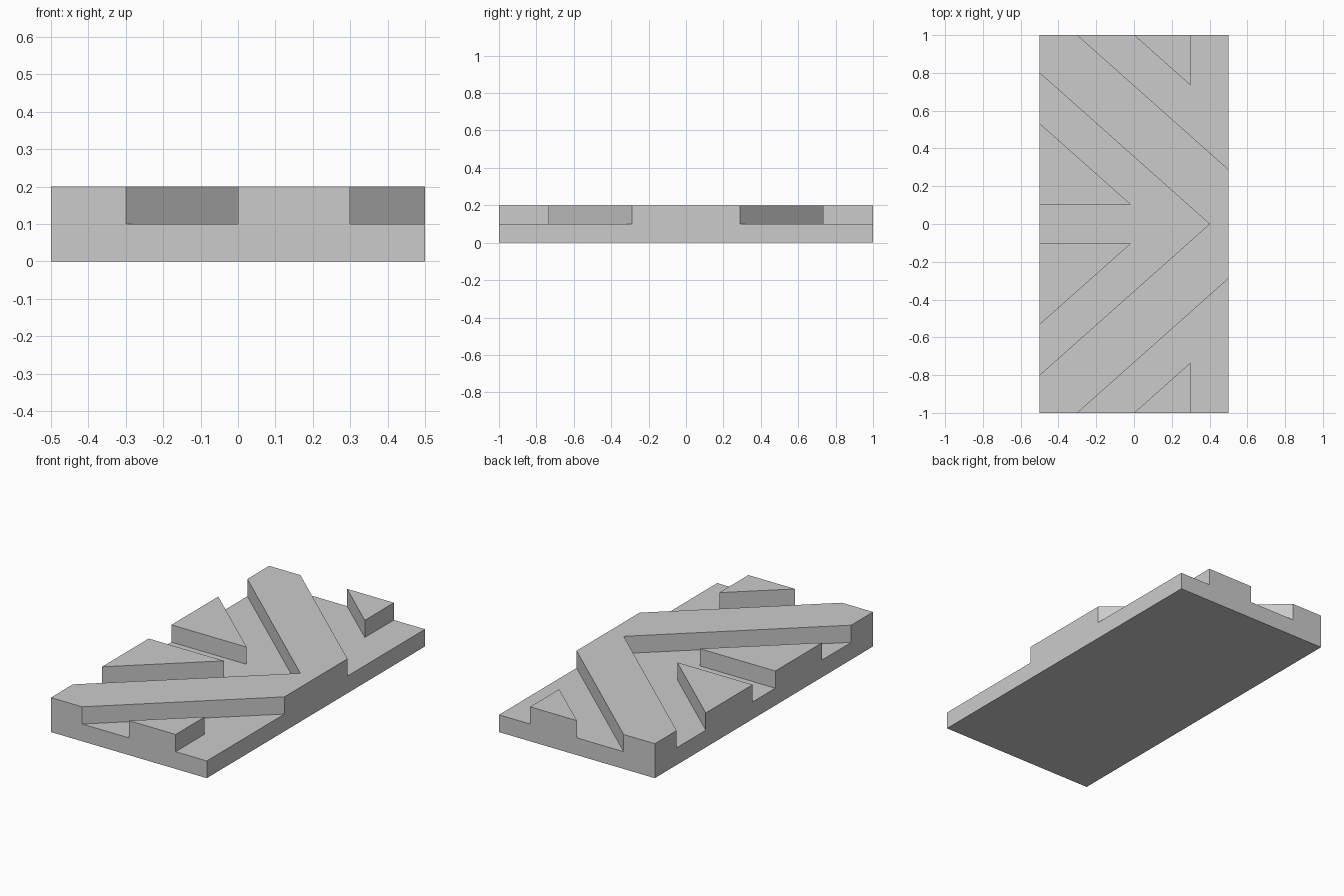
import bpy, bmesh

if "Cube" in bpy.data.objects:
    bpy.data.objects.remove(bpy.data.objects["Cube"])

S = 8 / 9  # slope of every diagonal groove

grey = bpy.data.materials.new("plain grey")
grey.diffuse_color = (0.6, 0.6, 0.6, 1)
grey.use_nodes = True
grey.node_tree.nodes["Principled BSDF"].inputs["Base Color"].default_value = grey.diffuse_color


def prism(name, outline, z0, z1):
    """Extrude a flat outline from z0 to z1."""
    bm = bmesh.new()
    face = bm.faces.new([bm.verts.new((x, y, z0)) for x, y in outline])
    top = bmesh.ops.extrude_face_region(bm, geom=[face])["geom"]
    bmesh.ops.translate(bm, vec=(0, 0, z1 - z0),
                        verts=[v for v in top if isinstance(v, bmesh.types.BMVert)])
    bmesh.ops.recalc_face_normals(bm, faces=bm.faces)
    mesh = bpy.data.meshes.new(name)
    bm.to_mesh(mesh)
    bm.free()
    mesh.materials.append(grey)
    obj = bpy.data.objects.new(name, mesh)
    bpy.context.collection.objects.link(obj)
    return obj


# Full-height tread block
tread = prism("tread_block", [(-.5, -1), (.5, -1), (.5, 1), (-.5, 1)], 0, .2)

# Corner grooves: leave the outer edge of the chevron and a triangular lug
e = .1
corner = [(-.3 - e / S, 1 + e), (.6, 1 - .9 * S), (.6, 1 + e),
          (.3, 1 + e), (.3, 1 - .3 * S), (-e / S, 1 + e)]

# Inner groove: leaves the inner edge of the chevron and two inner lugs
tip_x, tip_y = -.017, .104
far_y = tip_y + (tip_x + .6) * S
half = [(-.6, tip_y), (tip_x, tip_y), (-.6, far_y), (-.6, S)]
inner = half + [(.4, 0)] + [(x, -y) for x, y in reversed(half)]

cutters = [prism("corner_groove_back", corner, .1, .3),
           prism("corner_groove_front", [(x, -y) for x, y in corner], .1, .3),
           prism("inner_groove", inner, .1, .3)]

# Carve the grooves, then discard the cutters
bpy.context.view_layer.objects.active = tread
for cutter in cutters:
    cutter.hide_render = True
    mod = tread.modifiers.new(cutter.name, 'BOOLEAN')
    mod.operation = 'DIFFERENCE'
    mod.solver = 'EXACT'
    mod.object = cutter
    bpy.ops.object.modifier_apply(modifier=mod.name)
    bpy.data.objects.remove(cutter)
